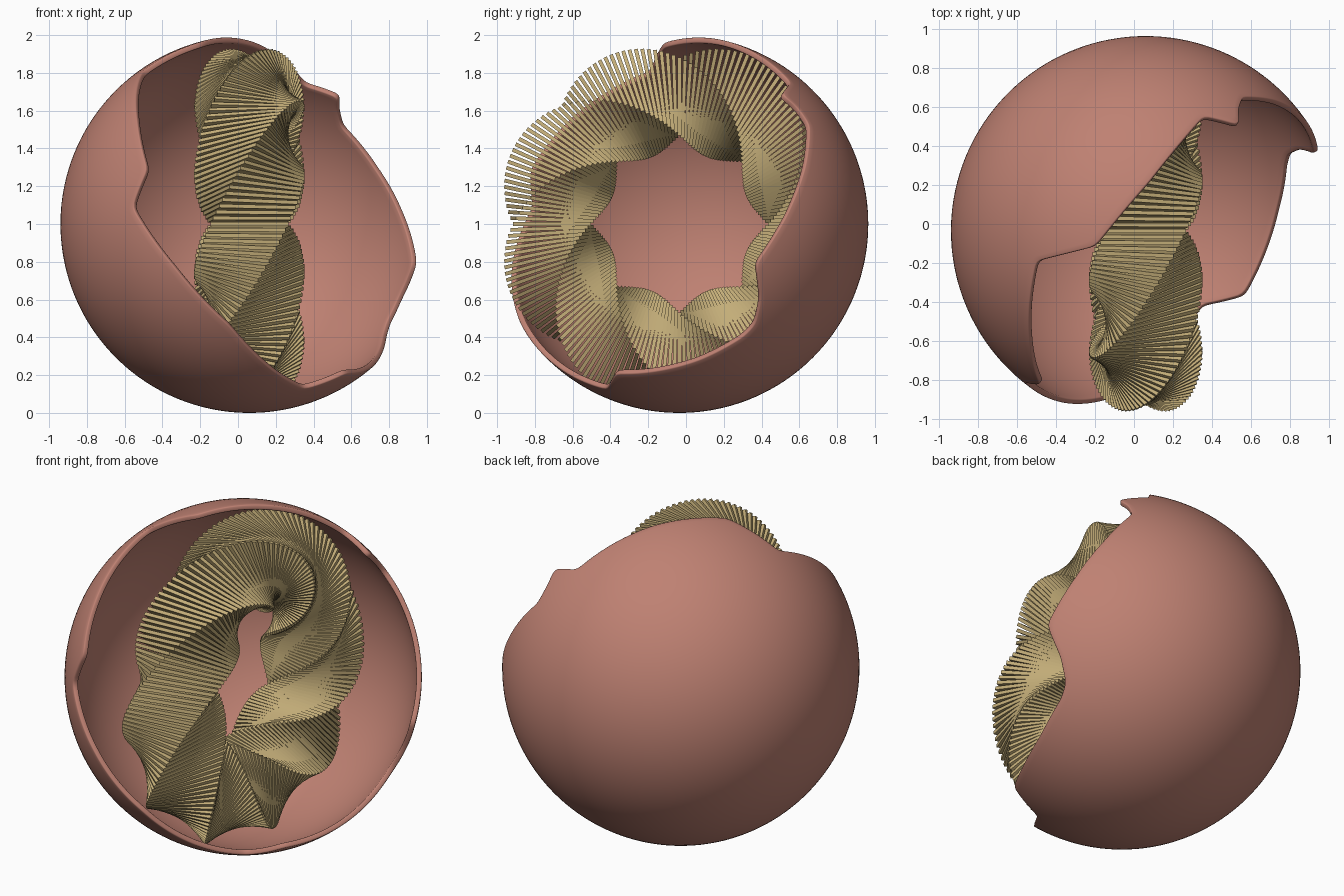
import bpy, bmesh, math
from mathutils import Vector, Matrix

if "Cube" in bpy.data.objects:
    bpy.data.objects.remove(bpy.data.objects["Cube"])

CENTRE = Vector((0.06, -0.035, 1.0))


def material(name, rgb):
    m = bpy.data.materials.new(name)
    m.diffuse_color = (*rgb, 1)
    m.use_nodes = True
    m.node_tree.nodes["Principled BSDF"].inputs["Base Color"].default_value = m.diffuse_color
    return m


def add_object(name, bm, mat):
    me = bpy.data.meshes.new(name)
    bm.to_mesh(me)
    bm.free()
    me.materials.append(mat)
    ob = bpy.data.objects.new(name, me)
    ob.location = CENTRE
    bpy.context.collection.objects.link(ob)
    return ob


clay = material("dusty terracotta", (0.52, 0.22, 0.17))
straw = material("straw tan", (0.55, 0.42, 0.19))

# Broken rim of the shell, as directions from the sphere centre
RIM = [Vector(p).normalized() for p in (
    (-0.26, -0.08, 0.962), (-0.56, -0.155, 0.81), (-0.595, -0.365, 0.71),
    (-0.595, -0.586, 0.55), (-0.54, -0.79, 0.29), (-0.62, -0.78, 0.09),
    (-0.395, -0.889, -0.23), (-0.105, -0.835, -0.54), (0.13, -0.612, -0.78),
    (0.29, -0.385, -0.868), (0.51, -0.335, -0.79), (0.686, 0.105, -0.72),
    (0.725, 0.34, -0.59), (0.735, 0.395, -0.52), (0.81, 0.43, -0.40),
    (0.887, 0.405, -0.21), (0.82, 0.57, 0.05), (0.684, 0.665, 0.30),
    (0.50, 0.69, 0.53), (0.475, 0.62, 0.62), (0.485, 0.545, 0.69),
    (0.30, 0.59, 0.75), (0.02, 0.255, 0.967))]

# Resample the rim evenly and soften its corners a little
rim = []
for a, b in zip(RIM, RIM[1:] + RIM[:1]):
    n = max(2, round(a.angle(b) / 0.025))
    rim += [a.slerp(b, i / n) for i in range(n)]
for _ in range(2):
    rim = [(rim[i - 1] + 2 * rim[i] + rim[(i + 1) % len(rim)]).normalized()
           for i in range(len(rim))]

# Shell: sweep every rim point along the sphere to the pole opposite the opening
area = Vector()
for i, p in enumerate(rim):
    area += rim[i - 1].cross(p)
pole = area.normalized()
if pole.y < 0:
    pole = -pole
ROWS = 48
bm = bmesh.new()
cols = [[bm.verts.new(p.slerp(pole, r / ROWS)) for r in range(ROWS)] for p in rim]
tip = bm.verts.new(pole)
for i in range(len(cols)):
    a, b = cols[i - 1], cols[i]
    for r in range(ROWS - 1):
        bm.faces.new((a[r], b[r], b[r + 1], a[r + 1]))
    bm.faces.new((a[-1], b[-1], tip))
bm.normal_update()
for f in bm.faces:
    f.smooth = True
if sum(f.normal.dot(f.calc_center_median()) for f in bm.faces) < 0:
    bmesh.ops.reverse_faces(bm, faces=bm.faces[:])
shell = add_object("broken_shell", bm, clay)
solid = shell.modifiers.new("thickness", 'SOLIDIFY')
solid.thickness = 0.03
solid.offset = -1
bevel = shell.modifiers.new("soft_rim", 'BEVEL')
bevel.width = 0.007
bevel.segments = 2
bevel.limit_method = 'ANGLE'
bevel.angle_limit = math.radians(50)

# Twisted ring: thin square plates making two full turns around the loop
COUNT, RADIUS, SIDE, THICK = 180, 0.675, 0.413, 0.02
bm = bmesh.new()
for i in range(COUNT):
    t = 2 * math.pi * i / COUNT
    out = Vector((0, -math.cos(t), math.sin(t)))
    along = Vector((0, math.sin(t), math.cos(t)))
    side = along.cross(out)
    frame = Matrix((out, side, along)).transposed().to_4x4()
    m = (Matrix.Translation(out * RADIUS) @ frame
         @ Matrix.Rotation(2 * t, 4, 'Z')
         @ Matrix.Diagonal((SIDE, SIDE, THICK, 1)))
    bmesh.ops.create_cube(bm, size=1, matrix=m)
add_object("twisted_ring_plates", bm, straw)
